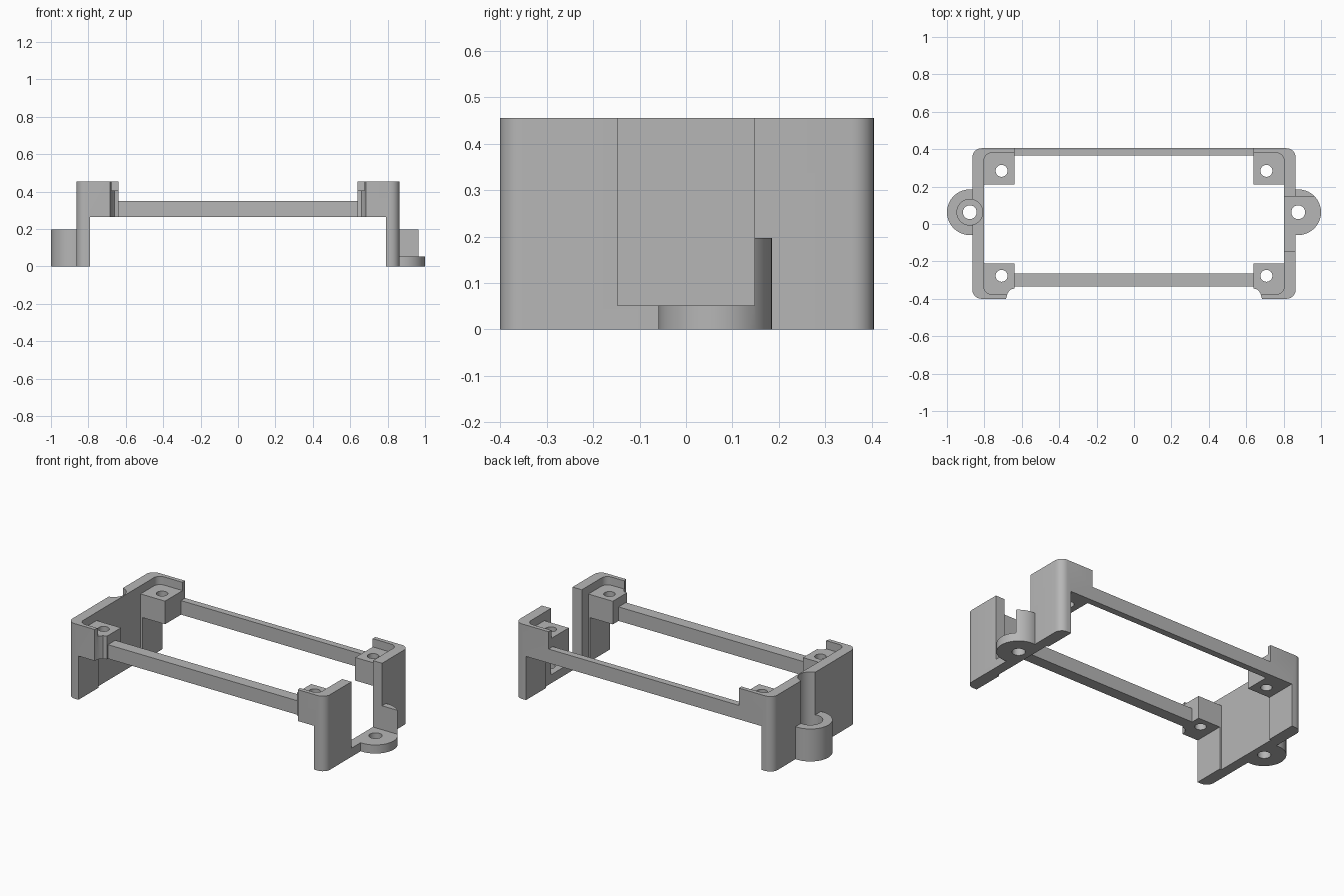
import bpy, bmesh, math

cube = bpy.data.objects.get("Cube")
if cube:
    bpy.data.objects.remove(cube, do_unlink=True)

grey = bpy.data.materials.new("plain grey")
grey.use_nodes = True
colour = (0.47, 0.47, 0.47, 1)
grey.diffuse_color = colour
grey.node_tree.nodes["Principled BSDF"].inputs["Base Color"].default_value = colour


def prism(name, outline, z0, z1):
    """Extrude a flat outline upwards."""
    bm = bmesh.new()
    face = bm.faces.new([bm.verts.new((x, y, z0)) for x, y in outline])
    top = bmesh.ops.extrude_face_region(bm, geom=[face])["geom"]
    verts = [v for v in top if isinstance(v, bmesh.types.BMVert)]
    bmesh.ops.translate(bm, verts=verts, vec=(0, 0, z1 - z0))
    bmesh.ops.recalc_face_normals(bm, faces=bm.faces)
    mesh = bpy.data.meshes.new(name)
    bm.to_mesh(mesh)
    bm.free()
    mesh.materials.append(grey)
    obj = bpy.data.objects.new(name, mesh)
    bpy.context.collection.objects.link(obj)
    return obj


def rect(x0, x1, y0, y1, r=0, steps=6):
    if not r:
        return [(x0, y0), (x1, y0), (x1, y1), (x0, y1)]
    centres = [(x1 - r, y1 - r), (x0 + r, y1 - r), (x0 + r, y0 + r), (x1 - r, y0 + r)]
    points = []
    for q, (cx, cy) in enumerate(centres):
        for i in range(steps + 1):
            a = (q + i / steps) * math.pi / 2
            points.append((cx + r * math.cos(a), cy + r * math.sin(a)))
    return points


def circle(cx, cy, r, n=40):
    return [(cx + r * math.cos(math.tau * i / n), cy + r * math.sin(math.tau * i / n))
            for i in range(n)]


def combine(target, tool, operation):
    mod = target.modifiers.new(tool.name, "BOOLEAN")
    mod.object, mod.operation, mod.solver = tool, operation, "EXACT"
    bpy.context.view_layer.update()
    result = bpy.data.meshes.new_from_object(
        target.evaluated_get(bpy.context.evaluated_depsgraph_get()))
    target.modifiers.clear()
    target.data = result
    bpy.data.objects.remove(tool, do_unlink=True)


def cut(outline, z0, z1):
    combine(frame, prism("cutter", outline, z0, z1), "DIFFERENCE")


# Rounded block with a mounting lug on each end
frame = prism("mounting_frame", rect(-0.864, 0.864, -0.4, 0.405, 0.048), 0, 0.455)
lug_x, lug_y = 0.878, 0.063
for s in (-1, 1):
    combine(frame, prism("lug", circle(s * lug_x, lug_y, 0.122), 0, 0.197), "UNION")

# Hollow out the middle, leaving end walls, corner posts and two rails
cut(rect(-0.79, 0.79, -1, 1), -1, 0.265)
cut(rect(-0.802, 0.802, -0.21, 0.212), -1, 1)
cut(rect(-0.638, 0.638, -0.265, 0.365), -1, 1)
cut(rect(-0.638, 0.638, -1, 1), 0.35, 1)

# Sunken seats on the posts, and the notch before the front rail
cut(rect(-0.802, 0.802, -0.376, 0.38, 0.04), 0.405, 1)
side = [(0.684, -1), (0.684, -0.4), (0.676, -0.37), (0.66, -0.35),
        (0.638, -0.345), (0.638, -0.335)]
cut(side + [(-x, y) for x, y in reversed(side)], -1, 1)

# Wide opening in the left end wall
cut(rect(0.75, 1.2, -0.147, 0.147), 0.052, 1)

# Screw holes in lugs and posts, and the screw well in the right lug
cut(circle(-lug_x, lug_y, 0.069), 0.052, 1)
for s in (-1, 1):
    cut(circle(s * lug_x, lug_y, 0.037, 24), -1, 1)
    for y in (-0.277, 0.284):
        cut(circle(s * 0.708, y, 0.032, 24), -1, 1)

bpy.ops.object.select_all(action="DESELECT")
frame.select_set(True)
bpy.context.view_layer.objects.active = frame
bpy.ops.object.shade_smooth_by_angle(angle=math.radians(30))
